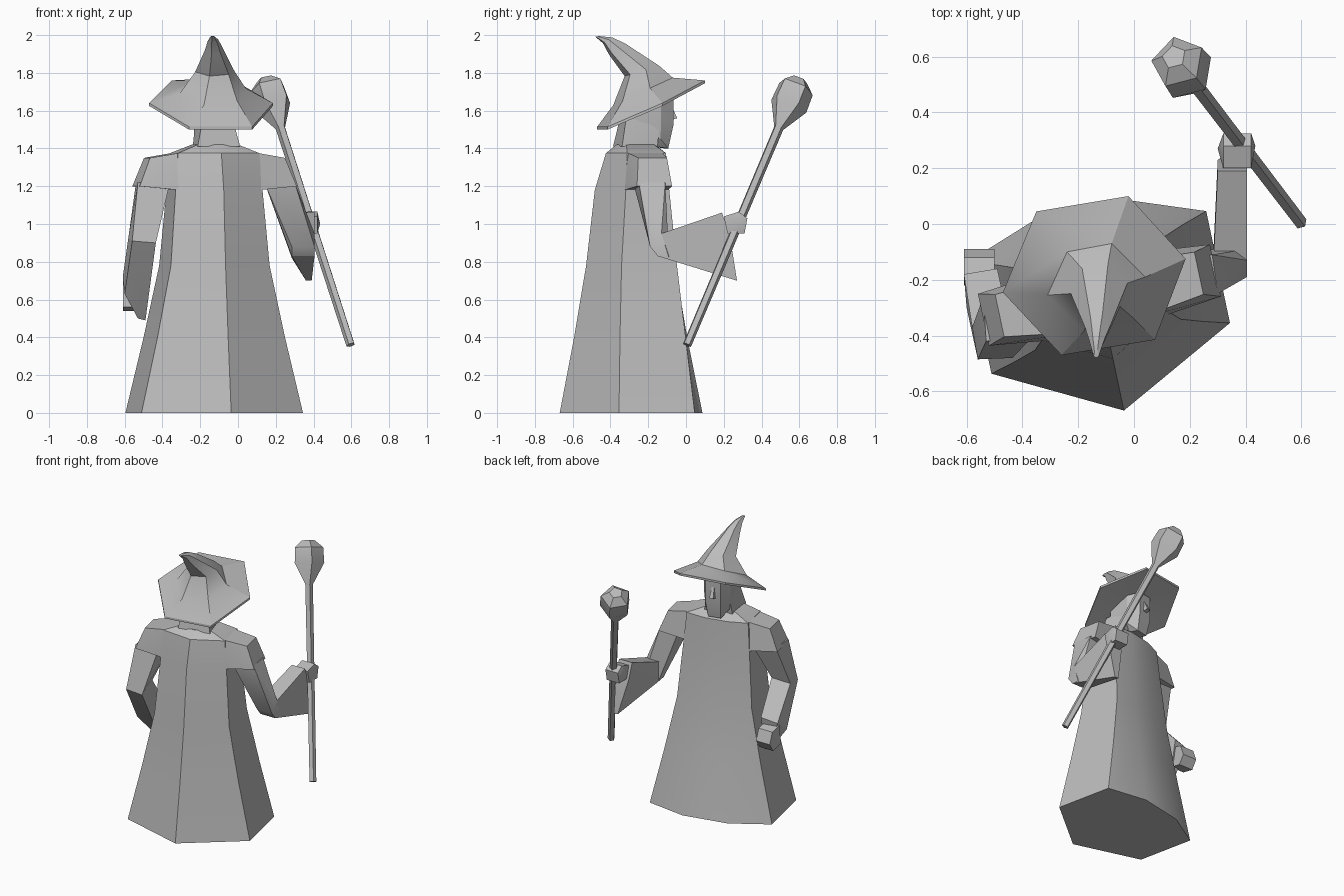
import bpy, bmesh
from math import cos, sin, pi, radians
from mathutils import Vector, Matrix

cube = bpy.data.objects.get("Cube")
if cube:
    bpy.data.objects.remove(cube, do_unlink=True)

grey = bpy.data.materials.new("plain_grey")
grey.use_nodes = True
grey.diffuse_color = (0.5, 0.5, 0.5, 1)
grey.node_tree.nodes["Principled BSDF"].inputs["Base Color"].default_value = (0.5, 0.5, 0.5, 1)

# The body is symmetric in its own frame, turned a little about z
BODY = Matrix.Translation((-0.125, -0.25, 0)) @ Matrix.Rotation(radians(12), 4, "Z")


def finish(name, bm, frame=None):
    bmesh.ops.recalc_face_normals(bm, faces=bm.faces)
    mesh = bpy.data.meshes.new(name)
    if frame:
        bm.transform(frame)
    bm.to_mesh(mesh)
    bm.free()
    mesh.materials.append(grey)
    obj = bpy.data.objects.new(name, mesh)
    bpy.context.collection.objects.link(obj)
    bpy.ops.object.select_all(action="DESELECT")
    obj.select_set(True)
    bpy.context.view_layer.objects.active = obj
    bpy.ops.object.shade_smooth_by_angle(angle=radians(28))
    return obj


def loft(name, rings, frame=None):
    bm = bmesh.new()
    loops = [[bm.verts.new(p) for p in ring] for ring in rings]
    for a, b in zip(loops, loops[1:]):
        for i in range(len(a)):
            j = (i + 1) % len(a)
            bm.faces.new((a[i], a[j], b[j], b[i]))
    bm.faces.new(loops[0])
    bm.faces.new(loops[-1])
    return finish(name, bm, frame)


def hull(name, points, frame=None):
    bm = bmesh.new()
    for p in points:
        bm.verts.new(p)
    res = bmesh.ops.convex_hull(bm, input=bm.verts)
    junk = {e for e in res["geom_interior"] + res["geom_unused"] if isinstance(e, bmesh.types.BMVert)}
    bmesh.ops.delete(bm, geom=list(junk), context="VERTS")
    bmesh.ops.dissolve_limit(bm, angle_limit=radians(4), verts=bm.verts, edges=bm.edges)
    return finish(name, bm, frame)


def pair(points):
    return [(s * u, v, z) for u, v, z in points for s in (-1, 1)]


def slab(outline, x0, x1):
    return [(x, y, z) for y, z in outline for x in (x0, x1)]


# Robe: z, half width, spine depth, back corner, front corner, front middle
def robe_ring(z, w, spine, back, front, mid):
    m = w * 0.37
    return [(0, spine, z), (w, back, z), (w, front, z), (m, mid, z),
            (-m, mid, z), (-w, front, z), (-w, back, z)]


loft("robe", [robe_ring(*r) for r in (
    (0, 0.437, -0.428, -0.2, 0.21, 0.31),
    (0.4, 0.345, -0.35, -0.175, 0.18, 0.235),
    (0.78, 0.267, -0.285, -0.15, 0.15, 0.175),
    (1.18, 0.235, -0.238, -0.12, 0.115, 0.14),
    (1.375, 0.22, -0.178, -0.11, 0.1, 0.13),
    (1.42, 0.11, -0.12, -0.09, 0.06, 0.08))], BODY)

# Flared shoulder caps
for name, s in (("left_shoulder_cap", 1), ("right_shoulder_cap", -1)):
    hull(name, [(s * u, v, z) for u, back, front, z in (
        (0.1, -0.12, 0.09, 1.395), (0.365, -0.08, 0.075, 1.35),
        (0.425, -0.1, 0.09, 1.2), (0.22, -0.125, 0.11, 1.18))
        for v in (back, front)], BODY)

# Neck, head and nose
hull("neck", pair([(0.115, -0.115, 1.41), (0.1, 0.08, 1.41),
                   (0.08, -0.085, 1.56), (0.08, 0.1, 1.56)]), BODY)
hull("head", pair([(0.045, 0.15, 1.4), (0.05, 0.08, 1.41), (0.085, 0.1, 1.45),
                   (0.055, 0.175, 1.52), (0.095, 0.1, 1.55), (0.08, -0.05, 1.53),
                   (0.055, 0.175, 1.68), (0.095, 0.1, 1.66), (0.08, -0.05, 1.6)]), BODY)
hull("nose", pair([(0.018, 0.17, 1.55), (0.014, 0.205, 1.56), (0.008, 0.17, 1.64)]), BODY)

# Hat: tilted brim and a backward bent cone
brim = [(-0.35, 0.045, 1.76), (-0.02, 0.1, 1.76), (0.185, -0.125, 1.64),
        (0.075, -0.415, 1.515), (-0.26, -0.47, 1.515), (-0.47, -0.245, 1.64)]
crown = [(-0.24, -0.1), (-0.08, -0.07), (0.04, -0.19),
         (-0.005, -0.335), (-0.18, -0.385), (-0.31, -0.255)]
base = [(x, y, 1.77 + 0.46 * (y + 0.08)) for x, y in crown]
mid = Vector((-0.135, -0.23, 1.7))


def hat_ring(cx, cy, cz, size, tilt):
    return [(cx + (x - mid.x) * size, cy + (y - mid.y) * size,
             cz + (y - mid.y) * size * tilt) for x, y in crown]


under = [(x, y, z - 0.015) for x, y, z in brim]
inner = [(x, y, 1.64 + 0.46 * (y + 0.19)) for x, y in crown]
loft("hat", [inner, under, brim, base,
             hat_ring(-0.125, -0.235, 1.81, 0.58, 0.3),
             hat_ring(-0.128, -0.365, 1.925, 0.27, 0.7),
             hat_ring(-0.132, -0.415, 1.972, 0.16, 0.6),
             hat_ring(-0.135, -0.47, 1.993, 0.06, 0.2)])

# Raised arm on the staff side
elbow = [(-0.13, 0.95), (-0.19, 0.88), (-0.15, 0.83), (-0.09, 0.82)]
hull("left_upper_arm", [(0.14, -0.28, 1.22), (0.14, -0.12, 1.22), (0.3, -0.25, 1.22),
                        (0.28, -0.11, 1.22)] + slab(elbow, 0.285, 0.405))
hull("left_forearm", slab(elbow, 0.285, 0.405)
     + slab([(0.19, 1.06), (0.23, 0.95), (0.09, 0.86)], 0.3, 0.405)
     + slab([(0.27, 0.7)], 0.36, 0.39))
hull("left_hand", slab([(0.2, 1.04), (0.22, 0.95), (0.31, 0.95), (0.325, 1.03), (0.28, 1.065)],
                       0.32, 0.42) + [(0.3, 0.27, 1), (0.435, 0.28, 1)])

# Lowered arm
low_elbow = [(-0.58, -0.37, 0.93), (-0.45, -0.34, 0.95),
             (-0.56, -0.485, 0.91), (-0.435, -0.48, 0.9)]
hull("right_upper_arm", [(-0.54, -0.26, 1.22), (-0.36, -0.23, 1.22), (-0.53, -0.42, 1.22),
                         (-0.36, -0.4, 1.22)] + low_elbow)
hull("right_forearm", low_elbow + [(-0.61, -0.18, 0.72), (-0.49, -0.16, 0.74),
                                   (-0.6, -0.3, 0.63), (-0.47, -0.28, 0.7),
                                   (-0.53, -0.21, 0.5), (-0.49, -0.21, 0.49)])
hull("right_hand", [(x, y, z) for x in (-0.61, -0.5) for y, z in
                    ((-0.2, 0.7), (-0.12, 0.68), (-0.09, 0.6), (-0.13, 0.54), (-0.22, 0.56))])

# Staff: shaft and faceted knob along one axis
foot, top = Vector((0.597, 0.005, 0.36)), Vector((0.15, 0.59, 1.745))
axis = top - foot
turn = axis.to_track_quat("Z", "Y")
sides = 5


def staff_ring(t, r):
    return [foot + axis * t + turn @ Vector((r * cos(a), r * sin(a), 0))
            for a in (2 * pi * i / sides + 0.5 for i in range(sides))]


loft("staff", [staff_ring(t, r) for t, r in (
    (0, 0.024), (0.83, 0.027), (0.92, 0.105), (0.985, 0.1), (1.015, 0.045))])
